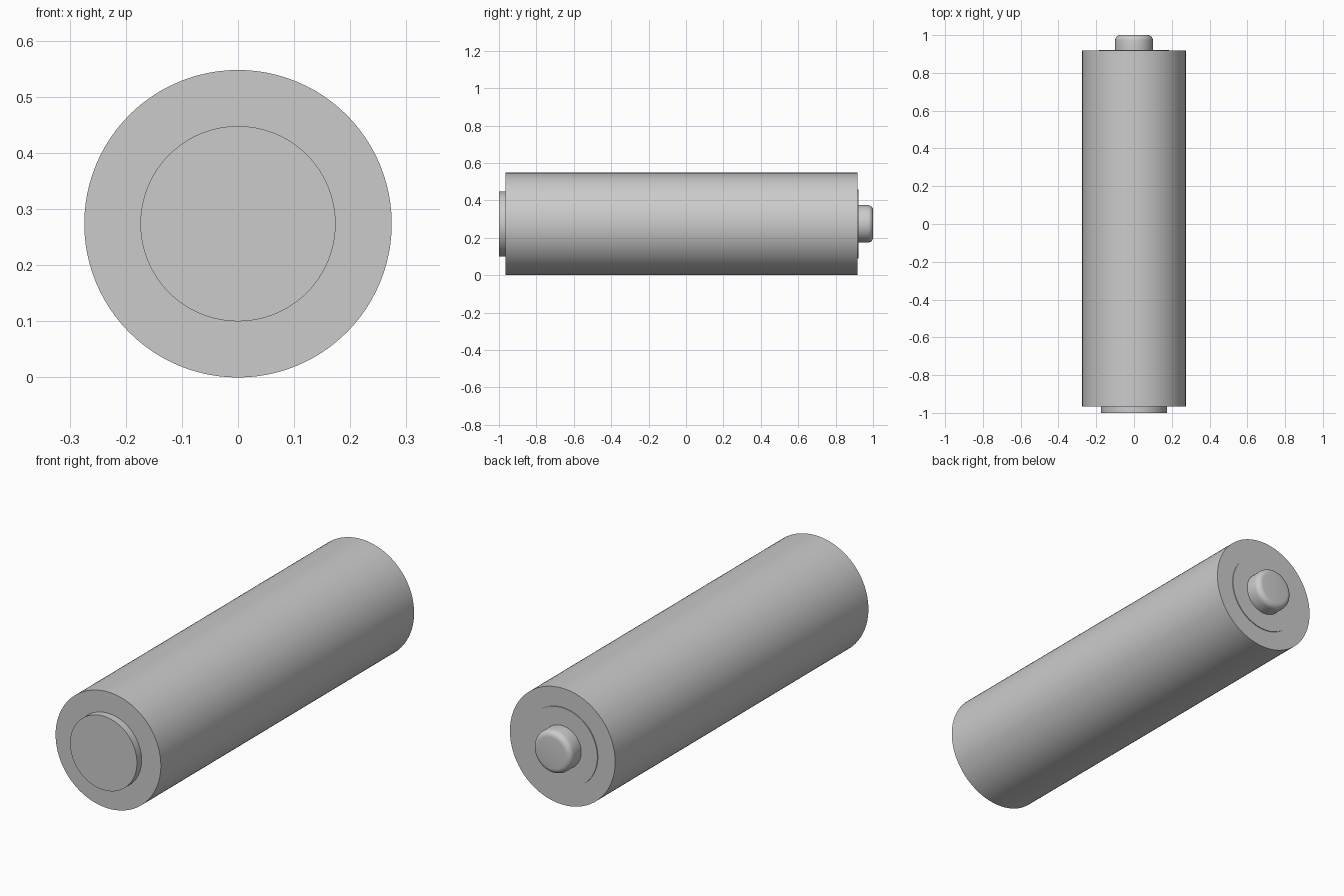
import bpy
import math

cube = bpy.data.objects.get("Cube")
if cube:
    bpy.data.objects.remove(cube, do_unlink=True)

BODY_RADIUS = 0.274

grey = bpy.data.materials.new("plain_grey")
grey.use_nodes = True
colour = (0.6, 0.6, 0.6, 1.0)
grey.diffuse_color = colour
grey.node_tree.nodes["Principled BSDF"].inputs["Base Color"].default_value = colour


def cylinder(name, radius, y_front, y_back, rounding=0.0):
    """Smooth cylinder lying along y, with an optionally rounded back rim."""
    bpy.ops.mesh.primitive_cylinder_add(
        vertices=96, radius=radius, depth=y_back - y_front,
        location=(0, (y_front + y_back) / 2, BODY_RADIUS),
        rotation=(-math.pi / 2, 0, 0))
    part = bpy.context.object
    part.name = name
    part.data.materials.append(grey)
    if rounding:
        bevel = part.modifiers.new("rounded_rim", "BEVEL")
        bevel.width = rounding
        bevel.segments = 6
        bevel.limit_method = "ANGLE"
        bevel.angle_limit = math.radians(40)
        bpy.ops.object.modifier_apply(modifier=bevel.name)
    bpy.ops.object.shade_smooth_by_angle(angle=math.radians(30))
    return part


# Main casing
cylinder("casing", BODY_RADIUS, -0.965, 0.918)
# Flat contact at the front end
cylinder("flat_contact", 0.174, -1.0, -0.96)
# Thin raised disc and rounded button at the back end
cylinder("raised_disc", 0.184, 0.91, 0.922)
cylinder("button_contact", 0.1, 0.88, 1.0, rounding=0.027)
